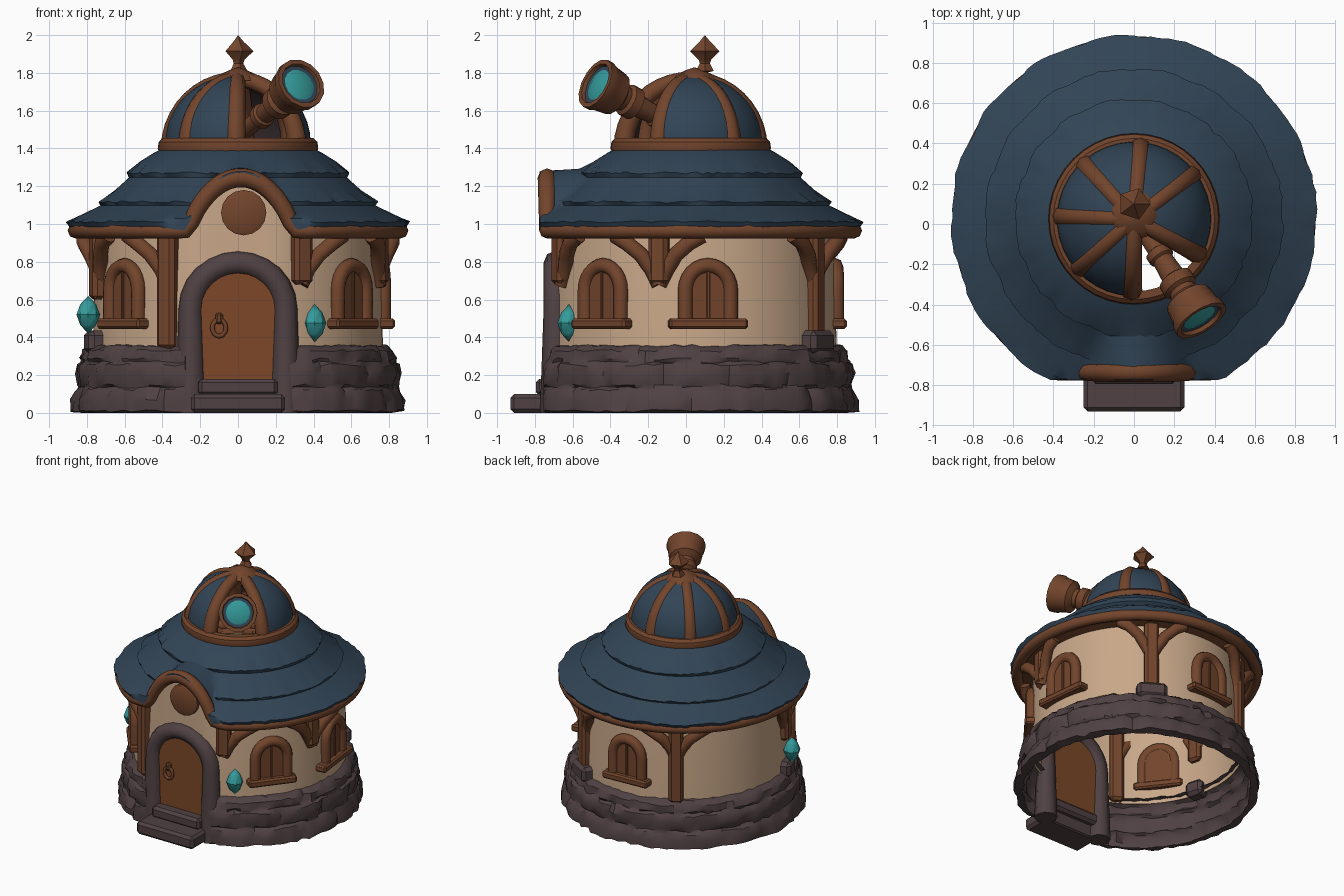
import bpy, bmesh, math, random
from math import sin, cos, pi, radians
from mathutils import Vector, Matrix

random.seed(4)
if "Cube" in bpy.data.objects:
    bpy.data.objects.remove(bpy.data.objects["Cube"])


def material(name, *rgb):
    m = bpy.data.materials.new(name)
    m.use_nodes = True
    m.diffuse_color = (*rgb, 1)
    m.node_tree.nodes["Principled BSDF"].inputs["Base Color"].default_value = (*rgb, 1)
    return m


WOOD = material("brown wood", .17, .059, .025)
DOOR = material("door wood", .20, .064, .021)
SLATE = material("blue slate", .031, .058, .092)
PLASTER = material("cream plaster", .58, .39, .25)
STONE = material("dark stone", .08, .053, .056)
TEAL = material("teal crystal", .035, .32, .32)
SHADE = material("dark interior", .035, .022, .024)

CY = .03          # centre of the round house
parts = []


def finish(name, bm, mat, matrix=Matrix()):
    bmesh.ops.remove_doubles(bm, verts=bm.verts, dist=.0002)
    bmesh.ops.recalc_face_normals(bm, faces=bm.faces)
    me = bpy.data.meshes.new(name)
    bm.to_mesh(me)
    bm.free()
    me.materials.append(mat)
    ob = bpy.data.objects.new(name, me)
    bpy.context.collection.objects.link(ob)
    ob.matrix_world = matrix
    parts.append(ob)
    return ob


def lathe(name, profile, mat, n=24, start=0, end=360, matrix=None, rule=None):
    """Spin (radius, height) points; rule may move each point."""
    bm = bmesh.new()
    full = end - start >= 360
    grid = []
    for i in range(n if full else n + 1):
        a = radians(start + (end - start) * i / n)
        row = []
        for j, (r, z) in enumerate(profile):
            if rule:
                r, z = rule(a, i, j, r, z)
            row.append(bm.verts.new((r * cos(a), r * sin(a), z)))
        grid.append(row)
    for i in range(n):
        p, q = grid[i], grid[(i + 1) % len(grid)]
        for j in range(len(profile) - 1):
            bm.faces.new((p[j], q[j], q[j + 1], p[j + 1]))
    return finish(name, bm, mat, matrix or Matrix.Translation((0, CY, 0)))


def box(name, size, loc, mat, matrix=Matrix(), bevel=.012):
    bm = bmesh.new()
    bmesh.ops.create_cube(bm, size=1)
    for v in bm.verts:
        v.co = Vector(v.co) * Vector(size) + Vector(loc)
    bmesh.ops.bevel(bm, geom=bm.edges[:], offset=bevel, segments=1, affect='EDGES')
    return finish(name, bm, mat, matrix)


def tube(name, points, radius, mat, matrix=Matrix(), scales=None, cyclic=False):
    cu = bpy.data.curves.new(name, 'CURVE')
    cu.dimensions = '3D'
    cu.bevel_depth, cu.bevel_resolution, cu.use_fill_caps = radius, 2, True
    sp = cu.splines.new('POLY')
    sp.points.add(len(points) - 1)
    for k, p in enumerate(points):
        sp.points[k].co = (*p, 1)
        sp.points[k].radius = scales[k] if scales else 1
    sp.use_cyclic_u = cyclic
    cu.materials.append(mat)
    ob = bpy.data.objects.new(name, cu)
    bpy.context.collection.objects.link(ob)
    ob.matrix_world = matrix


def arch(half, low, spring, rise, y, steps=12):
    top = [(half * cos(pi * k / steps), y, spring + rise * sin(pi * k / steps)) for k in range(steps + 1)]
    return [(half, y, low), (half, y, (low + spring) / 2)] + top + [(-half, y, (low + spring) / 2), (-half, y, low)]


def slab(name, outline, depth, mat, matrix=Matrix()):
    bm = bmesh.new()
    face = bm.faces.new([bm.verts.new(p) for p in outline])
    new = bmesh.ops.extrude_face_region(bm, geom=[face])["geom"]
    bmesh.ops.translate(bm, vec=(0, depth, 0), verts=[g for g in new if isinstance(g, bmesh.types.BMVert)])
    return finish(name, bm, mat, matrix)


def around(angle):
    """Frame whose -y points outward at this compass angle."""
    return Matrix.Translation((0, CY, 0)) @ Matrix.Rotation(radians(angle + 90), 4, 'Z')


def polar(angle, r, z):
    return (r * cos(radians(angle)), CY + r * sin(radians(angle)), z)


def gable(a, r):
    """Height by which the eave swells over the entrance."""
    if sin(a) > 0:
        return 0
    t = (r * cos(a) - .015) / .275
    return .28 * max(0, 1 - t * t) ** .75


def front_limit(a, r, limit):
    return min(r, (limit + CY) / -sin(a)) if sin(a) < -.85 else r


# Stone footing: three uneven courses with staggered joints, set back at the door
foot = [(.82, 0), (.88, .01), (.88, .07), (.86, .12), (.845, .135), (.85, .15), (.86, .21),
        (.85, .255), (.83, .27), (.835, .285), (.825, .33), (.79, .355), (.74, .36)]


def stones(a, i, j, r, z):
    course = 0 if j < 5 else 1 if j < 9 else 2
    if (i + course * 3) % 7 == 0 and 0 < j < 12:
        r -= .018
    r += random.uniform(-.01, .01)
    if 0 < j:
        z += random.uniform(-.007, .007)
    return front_limit(a, r, .69 if abs(r * cos(a)) < .25 else .755), z


lathe("stone_base", foot, STONE, 105, rule=stones)


# Plaster wall, flattened at the door and rising into the gable
def wall_rule(a, i, j, r, z):
    return front_limit(a, r, .70), z + (gable(a, r) if j == 2 else 0)


lathe("plaster_wall", [(.768, .33), (.76, .65), (.745, .95)], PLASTER, 120, rule=wall_rule)

# Slate roof in three overlapping wavy tiers
roof = [(.40, 1.40), (.44, 1.38), (.52, 1.33), (.588, 1.27), (.578, 1.245), (.65, 1.18),
        (.738, 1.117), (.728, 1.098), (.81, 1.058), (.87, 1.03), (.905, 1.012), (.88, .965)]


def roof_rule(a, i, j, r, z):
    if j in (3, 6, 10):
        r += .012 * abs(sin(8 * a + j)) - .006 + random.uniform(-.005, .005)
        z += random.uniform(-.006, .006)
    h = gable(a, r)
    if h > .01:
        z = max(z, .995 + h + (z - 1) * .08)
    return front_limit(a, r, .775), z


lathe("slate_roof", roof, SLATE, 132, rule=roof_rule)


# Timber eave, following the gable
def eave_rule(a, i, j, r, z):
    return front_limit(a, r, .76), z + gable(a, r)


lathe("eave_soffit", [(.87, .965), (.73, .935)], WOOD, 120, rule=eave_rule)
rim, swell = [], []
for k in range(180):
    a = 2 * pi * k / 180
    r = front_limit(a, .86, .735)
    rim.append((r * cos(a), CY + r * sin(a), .965 + gable(a, r)))
    swell.append(1 + .7 * gable(a, r))
tube("eave_beam", rim, .042, WOOD, scales=swell, cyclic=True)
lathe("gable_disc", [(0, .04), (.085, .04), (.12, .025), (.12, -.03)], WOOD, 16,
      matrix=Matrix.Translation((.03, -.70, 1.06)) @ Matrix.Rotation(pi / 2, 4, 'X'))

# Entrance
surround = arch(.25, 0, .55, .245, -.69)
tube("door_surround", surround, .064, STONE,
     scales=[1.3, 1.15] + [1] * (len(surround) - 4) + [1.15, 1.3])
slab("door", arch(.215, .12, .53, .21, -.713), .05, DOOR)
box("lower_step", (.50, .24, .10), (0, -.81, .05), STONE, bevel=.02)
box("upper_step", (.42, .15, .09), (0, -.72, .135), STONE, bevel=.02)
tube("door_ring", [(-.1 + .036 * cos(k * pi / 6), -.73, .45 + .044 * sin(k * pi / 6)) for k in range(12)],
     .012, WOOD, cyclic=True)
box("door_latch", (.04, .04, .06), (-.1, -.726, .5), WOOD)

# Arched windows with sills
for angle, sill in ((-38, .36), (6.5, .42), (93, .38), (218, .36)):
    m = around(angle)
    slab("window_shutter", arch(.12, .47, .65, .13, -.772), .04, WOOD, m)
    tube("window_frame", arch(.12, .47, .65, .13, -.762), .04, WOOD, m)
    box("window_sill", (sill, .09, .055), (0, -.768, .472), WOOD, m)
    box("shutter_bar", (.018, .02, .28), (0, -.772, .62), WOOD, m, .004)

# Timber posts with curved braces under the eave
for angle, low in ((-64, .68), (-13, .68), (58, .34), (121, .34), (196, .60), (241, .34)):
    m = around(angle)
    box("post", (.105, .09, .95 - low), (0, -.765, (.95 + low) / 2), WOOD, m, .02)
    for side in (-1, 1):
        if angle in (-64, 241) and (side < 0) == (angle < 0):
            continue
        path = [polar(angle + side * d, .765 + .025 * t, z)
                for d, t, z in ((0, 0, .68), (3, 0, .76), (7, 1, .84), (12, 2, .90), (17, 2, .94))]
        tube("brace", path, .042, WOOD)

# Stone plinths under two posts
for angle, width in ((58, .22), (196, .14)):
    box("post_plinth", (width, .12, .12), (0, -.775, .375), STONE, around(angle), .025)

# Hanging crystals
for angle, r, z in ((-58, .765, .475), (196, .825, .52)):
    lathe("crystal", [(0, -.1), (.042, -.055), (.062, 0), (.042, .055), (0, .1)], TEAL, 8,
          matrix=Matrix.Translation(polar(angle, r, z)))

# Observatory dome: hollow shell with an open sector
DOME = Matrix.Translation((0, .025, 0))
arc = [(.385 * cos(t * pi / 20), 1.43 + .36 * sin(t * pi / 20)) for t in range(11)]
lathe("dome_panels", arc, SLATE, 32, -28, 268, DOME)
lathe("dome_lining", [(r * .95, z - .015) for r, z in arc], SHADE, 32, -28, 268, DOME)
lathe("dome_ring", [(.36, 1.37), (.415, 1.375), (.425, 1.40), (.42, 1.435), (.40, 1.455), (.36, 1.455), (.36, 1.37)],
      WOOD, 40, matrix=DOME)
for angle in (-28, 37, 85, 132, 178, 222, 268):
    d = radians(angle)
    tube("dome_rib", [(r * .92 * cos(d), r * .92 * sin(d), z - .025) for r, z in arc], .049, WOOD, DOME,
         [1.12 - .03 * k for k in range(11)])
lathe("dome_cap", [(0, 1.76), (.125, 1.76), (.10, 1.79), (.045, 1.815), (0, 1.83)], WOOD, 12,
      matrix=Matrix.Translation((0, .045, 0)))
lathe("finial", [(0, 1.80), (.05, 1.81), (.028, 1.85), (.035, 1.87), (.082, 1.915), (.03, 1.965), (0, 2.0)],
      WOOD, 5, matrix=Matrix.Translation((0, .1, 0)))

# Telescope
tail, nose = Vector((.03, .0, 1.49)), Vector((.335, -.48, 1.745))
axis = nose - tail
aim = Matrix.Translation(tail) @ axis.to_track_quat('Z', 'Y').to_matrix().to_4x4()
L = axis.length
lathe("telescope_body", [(0, 0), (.045, 0), (.045, .17), (.065, .18), (.065, .22), (.052, .23), (.06, .34),
                         (.088, .355), (.088, .41), (.068, .425), (.072, L - .17), (.118, L - .14),
                         (.13, L - .06), (.14, L - .04), (.14, L), (.115, L), (.11, L - .02)],
      WOOD, 14, matrix=aim)
lathe("lens_seat", [(0, L - .025), (.115, L - .02)], SLATE, 14, matrix=aim)
lathe("lens", [(0, L - .006), (.06, L - .010), (.09, L - .022)], TEAL, 14, matrix=aim)

# Smooth shading with crisp edges
bpy.ops.object.select_all(action='DESELECT')
for ob in parts:
    ob.select_set(True)
bpy.context.view_layer.objects.active = parts[0]
bpy.ops.object.shade_smooth_by_angle(angle=radians(35))
